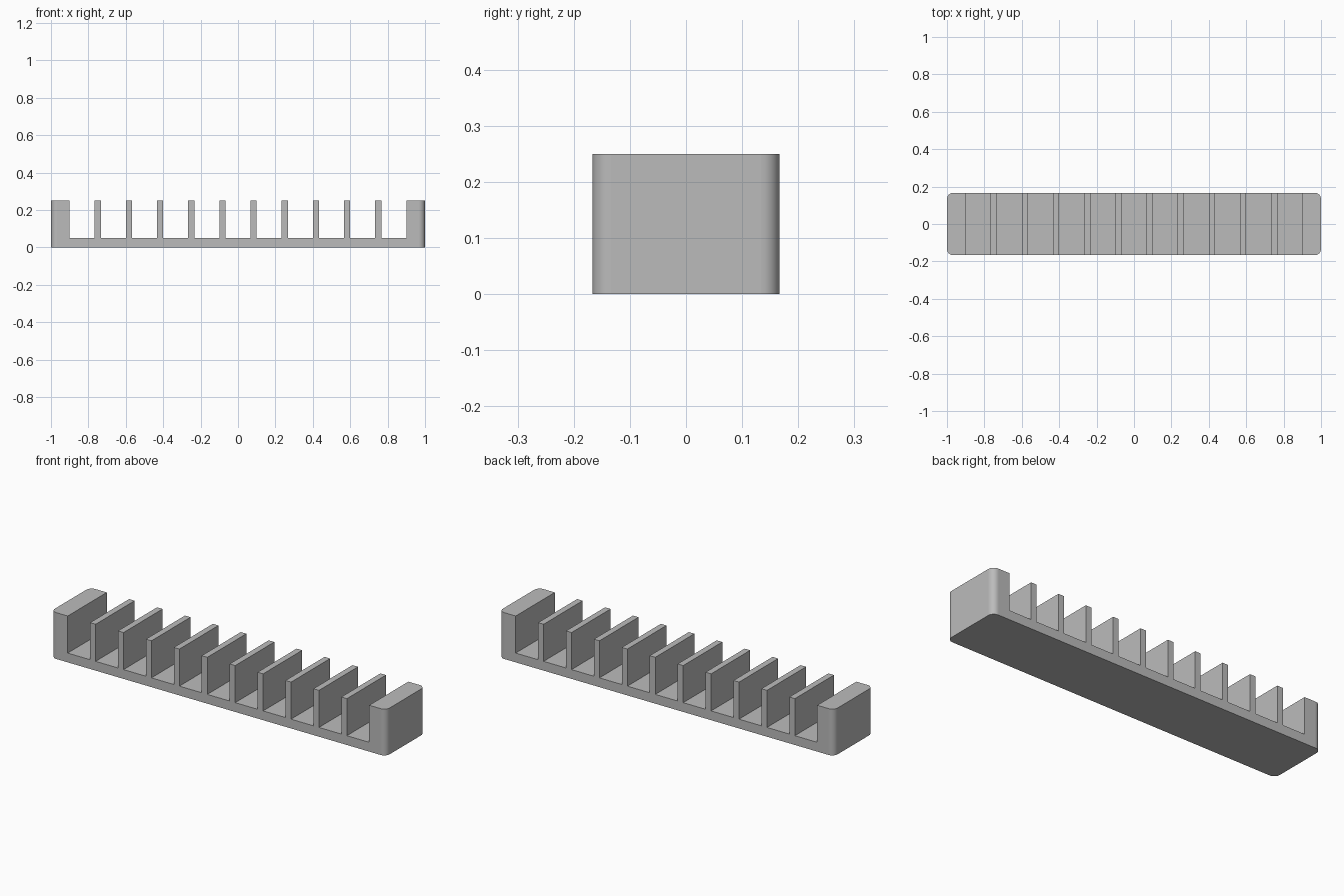
import bpy
import bmesh

cube = bpy.data.objects.get("Cube")
if cube:
    bpy.data.objects.remove(cube, do_unlink=True)

HALF_LENGTH, DEPTH, HEIGHT = 1.0, 1 / 3, 0.25
BASE = 0.05          # floor thickness
END = 0.1            # end block width
FIN = 1 / 30         # divider thickness
PITCH = 1 / 6        # divider spacing
FINS = 10
RADIUS = 1 / 30      # rounded outer corners

# Plain grey material
grey = bpy.data.materials.new("plain_grey")
grey.use_nodes = True
colour = (0.5, 0.5, 0.5, 1)
grey.diffuse_color = colour
grey.node_tree.nodes["Principled BSDF"].inputs["Base Color"].default_value = colour

# Comb profile: floor, end block, dividers, end block
inner = HALF_LENGTH - END
profile = [(HALF_LENGTH, 0), (HALF_LENGTH, HEIGHT), (inner, HEIGHT), (inner, BASE)]
for i in range(FINS):
    x = ((FINS - 1) / 2 - i) * PITCH
    right, left = x + FIN / 2, x - FIN / 2
    profile += [(right, BASE), (right, HEIGHT), (left, HEIGHT), (left, BASE)]
profile += [(-inner, BASE), (-inner, HEIGHT), (-HALF_LENGTH, HEIGHT), (-HALF_LENGTH, 0)]

# Extrude the profile from front to back
bm = bmesh.new()
front = bm.faces.new([bm.verts.new((x, -DEPTH / 2, z)) for x, z in profile])
back = bmesh.ops.extrude_face_region(bm, geom=[front], use_keep_orig=True)["geom"]
bmesh.ops.translate(bm, vec=(0, DEPTH, 0),
                    verts=[v for v in back if isinstance(v, bmesh.types.BMVert)])
bmesh.ops.recalc_face_normals(bm, faces=bm.faces)

# Round the four outer upright corners
corners = [e for e in bm.edges
           if all(abs(v.co.x) > HALF_LENGTH - 0.001 for v in e.verts)
           and abs(e.verts[0].co.z - e.verts[1].co.z) > HEIGHT / 2]
bmesh.ops.bevel(bm, geom=corners, offset=RADIUS, offset_type='OFFSET',
                segments=8, profile=0.5, affect='EDGES')
bmesh.ops.recalc_face_normals(bm, faces=bm.faces)

# Smooth shading on the curved corner strips only
bm.normal_update()
for face in bm.faces:
    n = face.normal
    face.smooth = abs(n.x) > 0.01 and abs(n.y) > 0.01

mesh = bpy.data.meshes.new("slotted_rack")
bm.to_mesh(mesh)
bm.free()
mesh.materials.append(grey)
rack = bpy.data.objects.new("slotted_rack", mesh)
bpy.context.collection.objects.link(rack)
